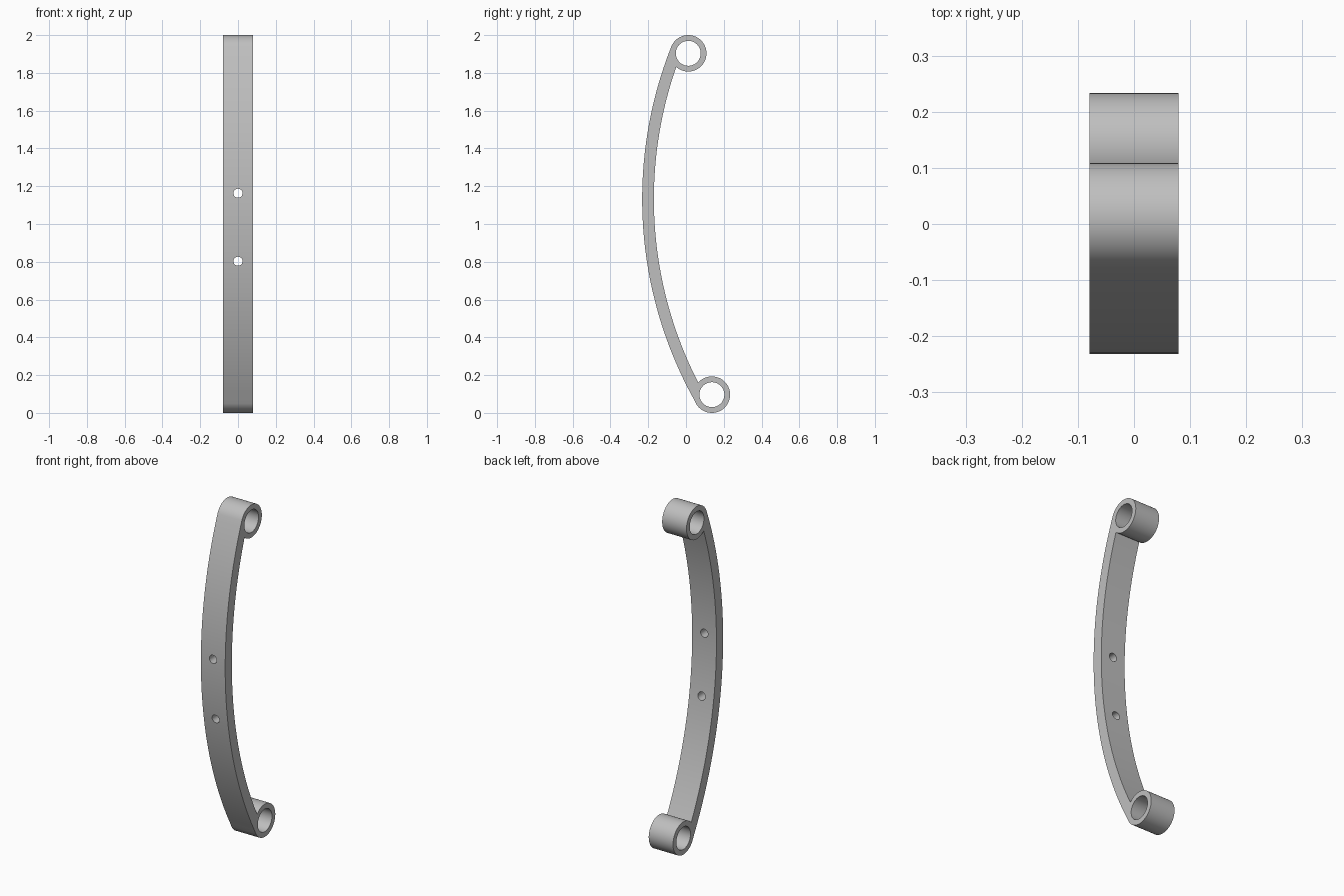
import bpy, bmesh
from math import pi, acos, atan2, cos, sin
from mathutils import Vector

cube = bpy.data.objects.get("Cube")
if cube:
    bpy.data.objects.remove(cube)

HALF_WIDTH = 0.079
RING, BORE = 0.0965, 0.066
TOP, BOTTOM = Vector((0.012, 1.9035)), Vector((0.137, 0.0965))
OUTER, INNER = 2.19, 2.128
BOW = Vector((1.958, 1.132))      # centre of the bowed arm, as (y, z)

metal = bpy.data.materials.new("plain grey")
metal.use_nodes = True
grey = (0.52, 0.52, 0.52, 1)
metal.diffuse_color = grey
metal.node_tree.nodes["Principled BSDF"].inputs["Base Color"].default_value = grey


def arc(centre, radius, start, end, steps):
    """Points along an arc, without the last one."""
    return [centre + radius * Vector((cos(a), sin(a)))
            for a in (start + (end - start) * i / steps for i in range(steps))]


def angle(v):
    return atan2(v.y, v.x) % (2 * pi)


def corner(ring, side):
    """Bow angles of the outer tangent and of the inner arc's end at a ring."""
    d = (ring - BOW).length
    along = (d * d + INNER ** 2 - RING ** 2) / (2 * d)
    phi = angle(ring - BOW)
    end = phi + side * acos(along / INNER)
    point = BOW + INNER * Vector((cos(end), sin(end)))
    return phi, end, angle(point - ring)


# Closed side outline: outer arc, lower ring, inner arc, upper ring
phi_t, end_t, ring_t = corner(TOP, 1)
phi_b, end_b, ring_b = corner(BOTTOM, -1)
if ring_b < phi_b:
    ring_b += 2 * pi
if phi_t < ring_t:
    phi_t_ring = phi_t + 2 * pi
else:
    phi_t_ring = phi_t
outline = (arc(BOW, OUTER, phi_t, phi_b, 64) + arc(BOTTOM, RING, phi_b, ring_b, 56)
           + arc(BOW, INNER, end_b, end_t, 64) + arc(TOP, RING, ring_t, phi_t_ring, 56))
bores = [arc(c, BORE, 0, 2 * pi, 56) for c in (TOP, BOTTOM)]

# Fill the outline around the bores and extrude it across the width
bm = bmesh.new()
edges = []
for loop in [outline] + bores:
    verts = [bm.verts.new((-HALF_WIDTH, p.x, p.y)) for p in loop]
    edges += [bm.edges.new((v, verts[i - 1])) for i, v in enumerate(verts)]
bmesh.ops.triangle_fill(bm, use_beauty=True, use_dissolve=False, edges=edges)
sweep = bmesh.ops.extrude_face_region(bm, geom=bm.faces[:], use_keep_orig=True)
bmesh.ops.translate(bm, vec=(2 * HALF_WIDTH, 0, 0),
                    verts=[g for g in sweep["geom"] if isinstance(g, bmesh.types.BMVert)])
bmesh.ops.recalc_face_normals(bm, faces=bm.faces[:])
mesh = bpy.data.meshes.new("bowed_handle")
bm.to_mesh(mesh)
bm.free()
handle = bpy.data.objects.new("bowed_handle", mesh)
bpy.context.collection.objects.link(handle)
mesh.materials.append(metal)

# Two screw holes through the arm
for name, z in (("upper", 1.163), ("lower", 0.803)):
    bpy.ops.mesh.primitive_cylinder_add(vertices=32, radius=0.024, depth=0.3,
                                        location=(0, -0.2, z), rotation=(pi / 2, 0, 0))
    cutter = bpy.context.object
    cutter.name = name + "_screw_hole_cutter"
    cutter.data.materials.append(metal)
    cut = handle.modifiers.new(name + " screw hole", 'BOOLEAN')
    cut.object, cut.operation, cut.solver = cutter, 'DIFFERENCE', 'EXACT'
    bpy.context.view_layer.objects.active = handle
    with bpy.context.temp_override(object=handle, active_object=handle):
        bpy.ops.object.modifier_apply(modifier=cut.name)
    bpy.data.objects.remove(cutter)

bpy.ops.object.select_all(action='DESELECT')
handle.select_set(True)
bpy.context.view_layer.objects.active = handle
bpy.ops.object.shade_smooth_by_angle(angle=pi / 6)
